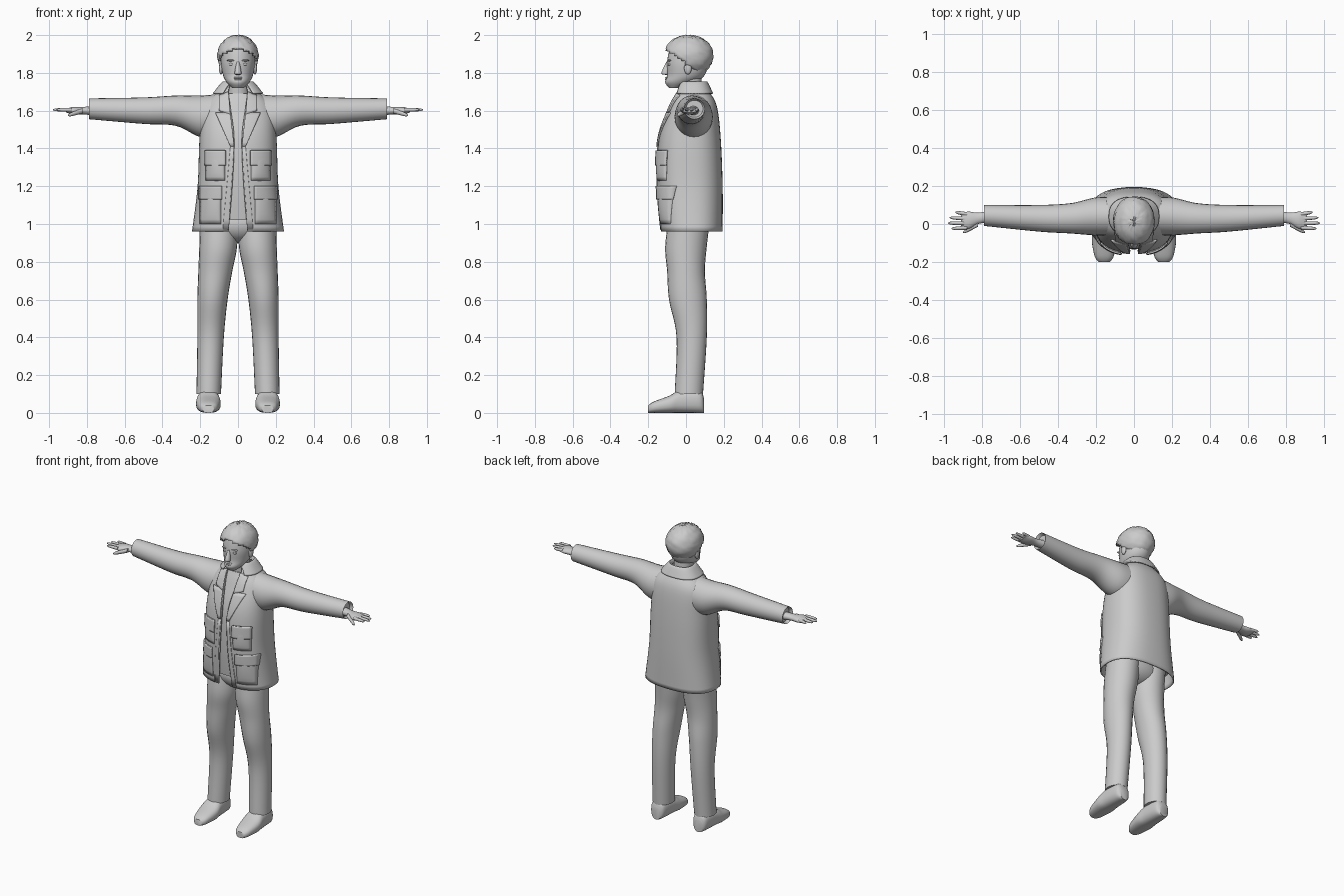
import bpy, bmesh, math, random
from mathutils import Matrix, Vector

random.seed(4)
if "Cube" in bpy.data.objects:
    bpy.data.objects.remove(bpy.data.objects["Cube"], do_unlink=True)

colour = (.6, .6, .6, 1)
grey = bpy.data.materials.new("plain_grey")
grey.use_nodes = True
grey.diffuse_color = colour
grey.node_tree.nodes["Principled BSDF"].inputs["Base Color"].default_value = colour


def finish(name, bm, mirror=False, thickness=0):
    bmesh.ops.recalc_face_normals(bm, faces=bm.faces)
    mesh = bpy.data.meshes.new(name)
    bm.to_mesh(mesh)
    bm.free()
    mesh.materials.append(grey)
    part = bpy.data.objects.new(name, mesh)
    bpy.context.collection.objects.link(part)
    if thickness:
        solid = part.modifiers.new("thickness", 'SOLIDIFY')
        solid.thickness = thickness
        solid.offset = 0
    if mirror:
        part.modifiers.new("mirror", 'MIRROR').use_mirror_merge = False
    bpy.ops.object.select_all(action='DESELECT')
    part.select_set(True)
    bpy.context.view_layer.objects.active = part
    bpy.ops.object.shade_smooth_by_angle(angle=math.radians(50))


def smooth(table, steps=6):
    """Refine a short table of sections into a smooth flow."""
    last = len(table) - 1
    result = []
    for index in range(last):
        before, start, end, after = (table[max(0, min(last, index + shift))] for shift in (-1, 0, 1, 2))
        for step in range(steps):
            t = step / steps
            result.append([q + t / 2 * (r - p + t * (2*p - 5*q + 4*r - s + t * (3*(q - r) + s - p)))
                           for p, q, r, s in zip(before, start, end, after)])
    return result + [list(table[last])]


def power(value, exponent):
    return math.copysign(abs(value) ** (2 / exponent), value)


def skin(bm, rings, closed=True):
    for low, high in zip(rings, rings[1:]):
        for i in range(len(low) - (not closed)):
            j = (i + 1) % len(low)
            bm.faces.new((low[i], low[j], high[j], high[i]))


def loft(name, axis, sections, exponent=2, sides=24, mirror=False):
    """Sections hold a position along the axis, two centres and two radii."""
    bm = bmesh.new()
    rings = []
    for along, centre_u, centre_v, radius_u, radius_v in sections:
        ring = []
        for i in range(sides):
            angle = math.tau * i / sides
            u = centre_u + radius_u * power(math.cos(angle), exponent)
            v = centre_v + radius_v * power(math.sin(angle), exponent)
            place = {'x': (along, u, v), 'y': (u, along, v), 'z': (u, v, along)}[axis]
            ring.append(bm.verts.new(place))
        rings.append(ring)
    skin(bm, rings)
    bm.faces.new(rings[0])
    bm.faces.new(rings[-1])
    finish(name, bm, mirror)


def centred(table):
    """Insert the middle of the body into sections of height, depth and radii."""
    return [(z, 0, depth, width, length) for z, depth, width, length in smooth(table)]


def ball(name, centre, radii, mirror=False):
    bm = bmesh.new()
    matrix = Matrix.Translation(centre) @ Matrix.Diagonal((*radii, 1))
    bmesh.ops.create_uvsphere(bm, u_segments=16, v_segments=10, radius=1, matrix=matrix)
    finish(name, bm, mirror)


# Jacket sections: height, centre depth, half width, half depth, half front gap
coat_exponent = 2.5
coat = smooth([(.96, .03, .24, .16, .05), (1.2, .02, .21, .17, .03), (1.45, .02, .2, .16, .02),
               (1.62, .04, .18, .12, .04), (1.7, .04, .1, .08, .05), (1.74, .03, .07, .07, .04)])


def open_shell(name, sections, thickness, sides=44):
    """Cloth wrapped round the body and left open at the front."""
    bm = bmesh.new()
    rings = []
    for z, depth, width, length, gap in sections:
        start = math.asin((gap / width) ** (coat_exponent / 2))
        ring = []
        for i in range(sides + 1):
            angle = start + (math.tau - 2 * start) * i / sides
            ring.append(bm.verts.new((width * power(math.sin(angle), coat_exponent),
                                      depth - length * power(math.cos(angle), coat_exponent), z)))
        rings.append(ring)
    skin(bm, rings, closed=False)
    finish(name, bm, thickness=thickness)


def coat_front(x, z):
    for low, high in zip(coat, coat[1:]):
        if low[0] <= z <= high[0]:
            t = (z - low[0]) / (high[0] - low[0])
            depth, width, length = (p + t * (q - p) for p, q in zip(low[1:4], high[1:4]))
            side = min(1, abs(x) / width) ** coat_exponent
            return depth - length * (1 - side) ** (1 / coat_exponent)


def patch(name, corners, lift, puff=0, cells=8):
    """Mirrored cloth piece that follows the jacket front between four corners."""
    bm = bmesh.new()
    a, b, c, d = (Vector(corner) for corner in corners)
    rows = []
    for j in range(cells + 1):
        v = j / cells
        row = []
        for i in range(cells + 1):
            u = i / cells
            spot = a.lerp(b, u).lerp(d.lerp(c, u), v)
            inside = 0 < i < cells and 0 < j < cells
            bulge = puff * math.sqrt(math.sin(math.pi * u) * math.sin(math.pi * v)) if inside else 0
            row.append(bm.verts.new((spot.x, coat_front(*spot) - lift - bulge, spot.y)))
        rows.append(row)
    skin(bm, rows, closed=False)
    finish(name, bm, mirror=True, thickness=.008)


def pocket(name, inner, outer, bottom, top, flap):
    """Puffed pouch with a raised flap over its upper part."""
    def corners(low, spread):
        return [(inner - spread, low), (outer + spread, low), (outer + spread, top), (inner - spread, top)]
    patch(name + "_pockets", corners(bottom, 0), .005, .01)
    patch(name + "_flaps", corners(top - flap, .005), .014)


open_shell("jacket_body", coat, .008)
open_shell("jacket_collar", smooth([(1.69, .04, .13, .1, .08), (1.75, .04, .08, .07, .04),
                                    (1.73, .04, .07, .06, .04)]), .008)
patch("lower_lapels", [(.02, 1.41), (.04, 1.41), (.12, 1.59), (.04, 1.59)], .009)
patch("upper_lapels", [(.04, 1.58), (.1, 1.6), (.1, 1.68), (.05, 1.7)], .01)
patch("front_edges", [(.05, .97), (.08, .97), (.04, 1.41), (.02, 1.41)], .003)
pocket("chest", .07, .17, 1.23, 1.39, .08)
pocket("hip", .09, .2, 1, 1.2, .07)

# Sleeves, folded inward at the cuffs
sleeve = smooth([(.08, .04, 1.57, .1, .12), (.2, .04, 1.57, .1, .11), (.33, .03, 1.6, .08, .08),
                 (.5, .03, 1.6, .07, .07), (.79, .045, 1.61, .055, .055)])
end, *cuff_centre, cuff_radius, _ = sleeve[-1]
fold = (end - .02, *cuff_centre, cuff_radius - .01, cuff_radius - .01)
loft("sleeves", 'x', sleeve + [fold], mirror=True)

# Shirt follows the inside of the jacket
loft("shirt", 'z', [(z, 0, depth, width * .9, length * .9)
                    for z, depth, width, length, gap in coat if 1 < z < 1.7], coat_exponent)

# Trousers
loft("trouser_legs", 'z', smooth([(.1, .155, .015, .065, .075), (.4, .145, .03, .07, .08),
                                  (.6, .135, .01, .08, .1), (.75, .12, 0, .09, .1),
                                  (.88, .105, 0, .1, .11), (1.05, .1, .02, .1, .11)]), mirror=True)
ball("trouser_seat", (0, .01, 1), (.19, .11, .1))

# Shoes: depth, half width, half height, resting on the ground
shoe = smooth([(-.2, .03, .02), (-.17, .05, .03), (-.09, .065, .045),
               (-.03, .06, .06), (.07, .05, .06), (.095, .03, .04)])
loft("shoes", 'y', [(y, .157, height, width, height) for y, width, height in shoe], 2.5, mirror=True)

# Hands, with fingers fanned out from the palm
loft("palms", 'x', smooth([(.76, .04, 1.6, .03, .025), (.82, .03, 1.6, .03, .02),
                           (.87, .02, 1.6, .045, .02), (.91, .02, 1.6, .04, .01)]), mirror=True)


def finger(name, base, tip, radius):
    start, stop = Vector(base), Vector(tip)
    sections = []
    for i in range(9):
        t = i / 8
        size = radius * (1 - t / 4) * math.sqrt(1 - .9 * t ** 8)
        sections.append((*start.lerp(stop, t), size, size))
    loft(name, 'x', sections, sides=10, mirror=True)


for order, (label, reach) in enumerate(zip(("index", "middle", "ring", "little"), (.96, .98, .97, .94))):
    y = .024 * order - .02
    finger(label + "_fingers", (.88, y, 1.605), (reach, y * 1.2, 1.605), .011)
finger("thumbs", (.82, 0, 1.6), (.9, -.045, 1.575), .014)

# Head, neck and face
loft("neck", 'z', centred([(1.62, .03, .06, .06), (1.82, .02, .06, .06)]))
loft("head", 'z', centred([(1.72, -.06, .03, .03), (1.75, -.03, .06, .08), (1.79, 0, .08, .1),
                           (1.86, .01, .09, .11), (1.94, .02, .08, .1), (1.98, .02, .04, .05)]), sides=32)
loft("nose", 'z', centred([(1.79, -.1, .01, .01), (1.8, -.11, .018, .02), (1.86, -.093, .007, .01)]), sides=16)
ball("upper_lip", (0, -.1, 1.774), (.025, .011, .005))
ball("lower_lip", (0, -.1, 1.765), (.02, .011, .006))
ball("chin", (0, -.08, 1.74), (.03, .02, .02))
ball("eyes", (.034, -.086, 1.845), (.015, .01, .008), True)
ball("brows", (.036, -.088, 1.866), (.023, .011, .005), True)
ball("ears", (.09, .01, 1.825), (.011, .02, .033), True)

# Short tufted hair with a sloping hairline
bm = bmesh.new()
crown = Vector((0, .014, 1.89))
bmesh.ops.create_uvsphere(bm, u_segments=40, v_segments=26, radius=1,
                          matrix=Matrix.Translation(crown) @ Matrix.Diagonal((.104, .126, .105, 1)))
below = [face for face in bm.faces
         if face.calc_center_median().z + .7 * face.calc_center_median().y < 1.85]
bmesh.ops.delete(bm, geom=below, context='FACES')
for vert in bm.verts:
    vert.co += (vert.co - crown) * random.uniform(-.03, .02)
finish("hair", bm, thickness=.012)
